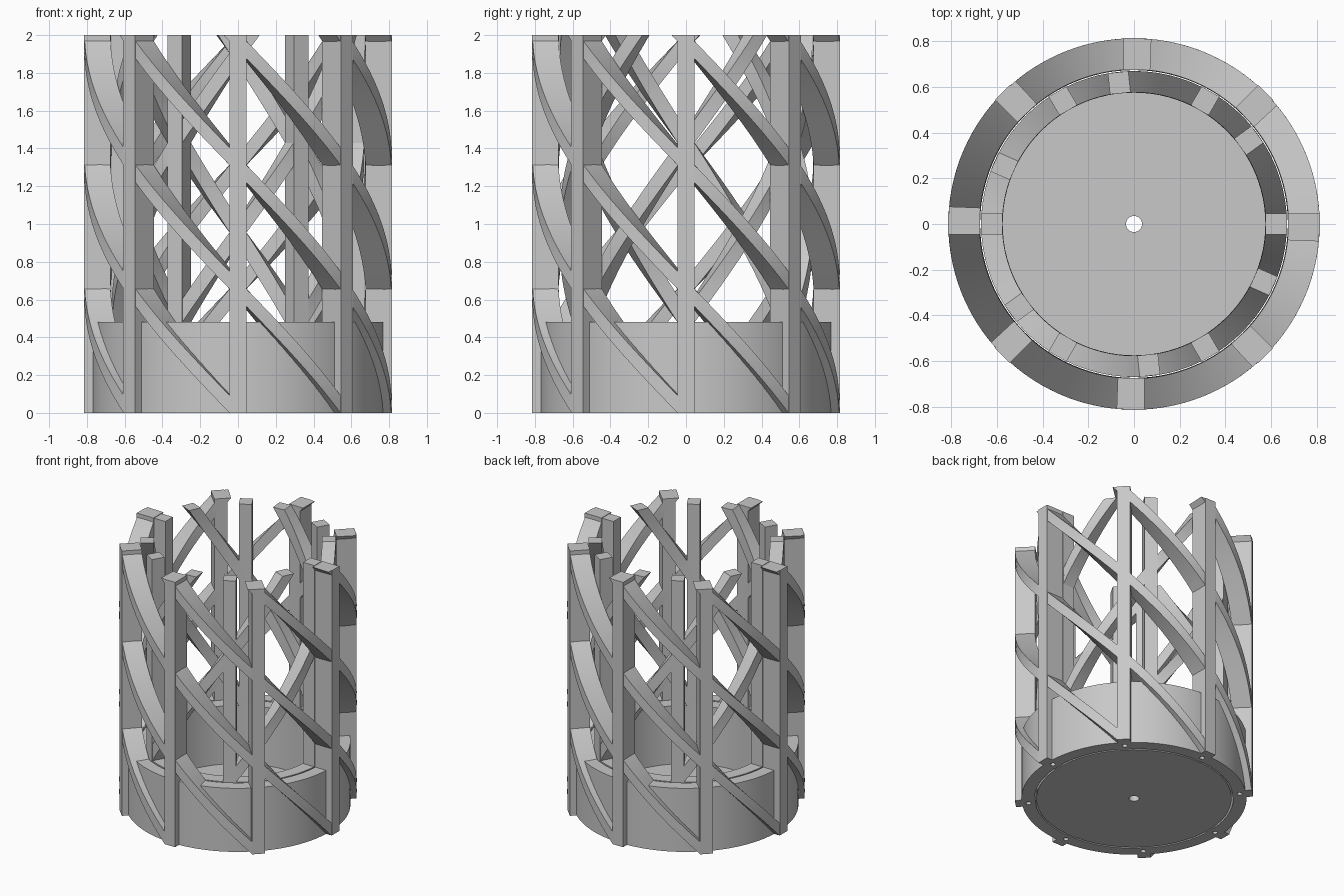
import bpy, bmesh
from math import cos, sin, radians, tau

cube = bpy.data.objects.get("Cube")
if cube:
    bpy.data.objects.remove(cube, do_unlink=True)

grey = bpy.data.materials.new("plain_grey")
grey.use_nodes = True
colour = (0.58, 0.58, 0.58, 1)
grey.diffuse_color = colour
grey.node_tree.nodes["Principled BSDF"].inputs["Base Color"].default_value = colour

TOP = 2.0
RIM = 0.48
WIDTH = 0.09


def finish(name, bm, smooth=True):
    bmesh.ops.recalc_face_normals(bm, faces=bm.faces)
    mesh = bpy.data.meshes.new(name)
    bm.to_mesh(mesh)
    bm.free()
    mesh.materials.append(grey)
    obj = bpy.data.objects.new(name, mesh)
    bpy.context.collection.objects.link(obj)
    if smooth:
        bpy.ops.object.select_all(action='DESELECT')
        obj.select_set(True)
        bpy.context.view_layer.objects.active = obj
        bpy.ops.object.shade_smooth_by_angle(angle=radians(30))
    return obj


def lathe(name, profile, sides=96):
    """Revolve a closed (radius, height) outline around z."""
    bm = bmesh.new()
    rings = [[bm.verts.new((r * cos(tau * i / sides), r * sin(tau * i / sides), z))
              for r, z in profile] for i in range(sides)]
    for i in range(sides):
        a, b = rings[i], rings[(i + 1) % sides]
        for j in range(len(profile)):
            k = (j + 1) % len(profile)
            bm.faces.new((a[j], b[j], b[k], a[k]))
    return finish(name, bm)


def twisted_bars(name, count, r0, r1, z0, z1, start, twist, steps):
    """Rectangular bars around z, rising from z0 to z1 while turning by twist degrees."""
    bm = bmesh.new()
    corners = [(r0, -WIDTH / 2), (r1, -WIDTH / 2), (r1, WIDTH / 2), (r0, WIDTH / 2)]
    for n in range(count):
        rings = []
        for s in range(steps + 1):
            t = s / steps
            a = radians(start + 360 * n / count + twist * t)
            rings.append([bm.verts.new((x * cos(a) - y * sin(a), x * sin(a) + y * cos(a),
                                        z0 + (z1 - z0) * t)) for x, y in corners])
        for low, high in zip(rings, rings[1:]):
            for j in range(4):
                k = (j + 1) % 4
                bm.faces.new((low[j], low[k], high[k], high[j]))
        bm.faces.new(rings[0])
        bm.faces.new(rings[-1])
    return finish(name, bm, steps > 1)


# Outer sleeve: base ring, eight posts and eight falling spiral struts
ring = lathe("outer_base_ring", [(0.68, 0), (0.77, 0), (0.77, RIM), (0.68, RIM)])
posts = twisted_bars("outer_posts", 8, 0.675, 0.815, 0, TOP, 0, 0, 1)
struts = twisted_bars("outer_spiral_struts", 8, 0.675, 0.812, 0, TOP, 0, -45 * TOP / 0.656, 42)

# Inner basket: cup with a drilled floor, six posts and six rising spiral struts
lathe("inner_cup", [(0.035, 0), (0.668, 0), (0.668, RIM), (0.575, RIM), (0.575, 0.04), (0.035, 0.04)])
twisted_bars("inner_posts", 6, 0.575, 0.67, RIM, TOP, 0, 0, 1)
twisted_bars("inner_spiral_struts", 6, 0.575, 0.668, RIM, TOP, 0, 60 * (TOP - RIM) / 0.95, 32)

# Small blind holes under the outer posts
bm = bmesh.new()
for n in range(8):
    made = bmesh.ops.create_cone(bm, cap_ends=True, segments=16, radius1=0.018,
                                 radius2=0.018, depth=0.1)
    a = tau * n / 8
    bmesh.ops.translate(bm, verts=made["verts"], vec=(0.725 * cos(a), 0.725 * sin(a), 0))
drill = finish("hole_cutter", bm, False)
drill.hide_render = True
drill.hide_viewport = True
drill.display_type = 'WIRE'
for part in (ring, posts, struts):
    cut = part.modifiers.new("screw_holes", 'BOOLEAN')
    cut.operation = 'DIFFERENCE'
    cut.solver = 'EXACT'
    cut.object = drill
